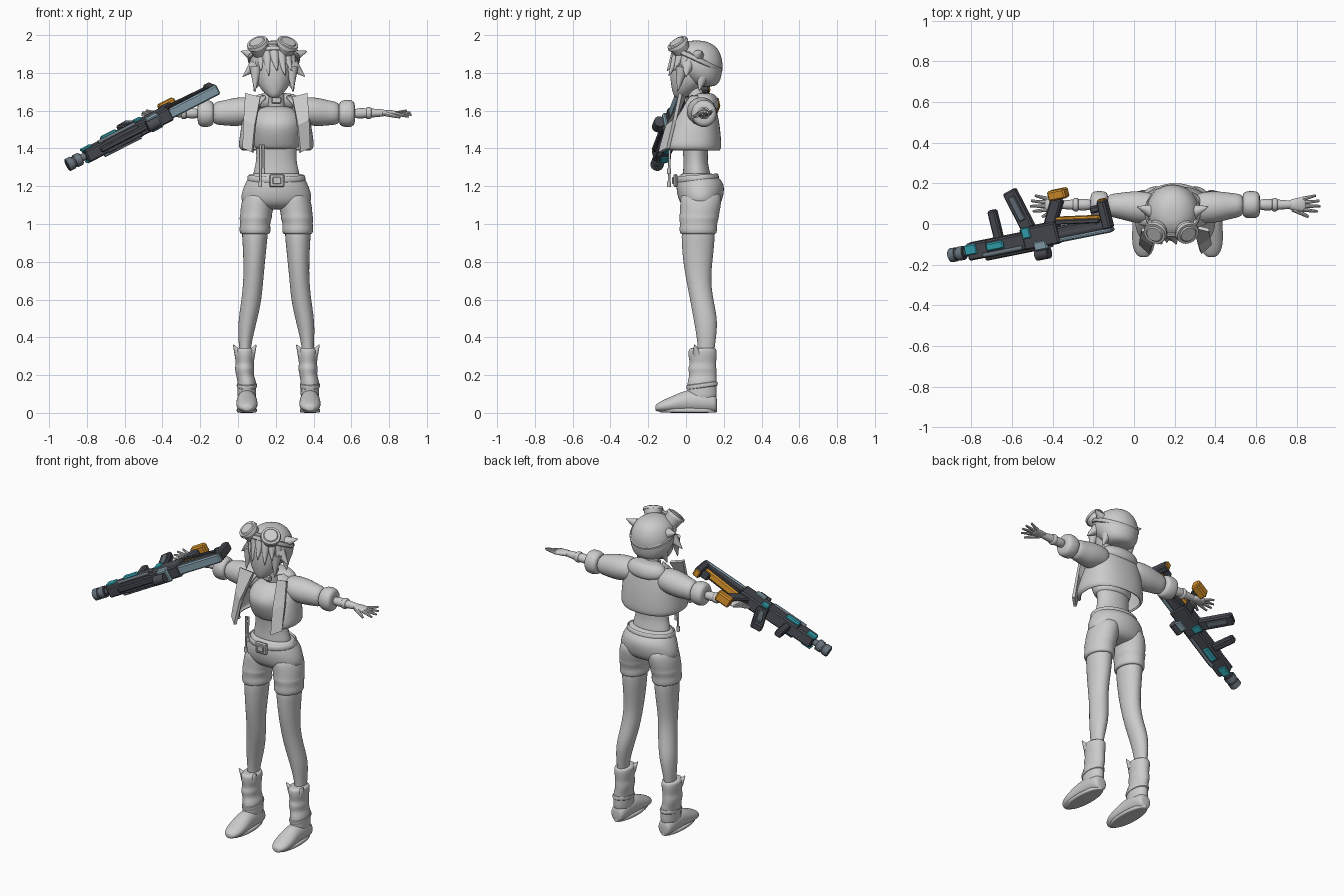
import bpy, bmesh
from math import sin, cos, pi, radians, copysign
from mathutils import Vector, Matrix

if "Cube" in bpy.data.objects:
    bpy.data.objects.remove(bpy.data.objects["Cube"], do_unlink=True)

BODY_X = 0.203           # centre line of the figure
HEAD_X = BODY_X - 0.013  # the head leans slightly to one side
SIDES = (("left", 1), ("right", -1))


def material(name, colour):
    mat = bpy.data.materials.new(name)
    mat.use_nodes = True
    mat.diffuse_color = (*colour, 1)
    mat.node_tree.nodes["Principled BSDF"].inputs["Base Color"].default_value = (*colour, 1)
    return mat


CLAY = material("clay grey", (0.6, 0.6, 0.6))
DARK = material("gunmetal", (0.068, 0.073, 0.088))
SLATE = material("slate", (0.14, 0.175, 0.205))
STEEL = material("blue steel", (0.26, 0.38, 0.45))
TEAL = material("teal", (0.035, 0.4, 0.48))
ORANGE = material("orange", (0.68, 0.29, 0.025))


def finish(name, bm, mat, subdivide=0, smooth=True):
    bmesh.ops.recalc_face_normals(bm, faces=bm.faces)
    mesh = bpy.data.meshes.new(name)
    bm.to_mesh(mesh)
    bm.free()
    mesh.materials.append(mat)
    obj = bpy.data.objects.new(name, mesh)
    bpy.context.collection.objects.link(obj)
    if subdivide:
        mod = obj.modifiers.new("Smooth", "SUBSURF")
        mod.levels = mod.render_levels = subdivide
    if smooth:
        bpy.ops.object.select_all(action="DESELECT")
        obj.select_set(True)
        bpy.context.view_layer.objects.active = obj
        if subdivide:
            bpy.ops.object.shade_smooth()
        else:
            bpy.ops.object.shade_smooth_by_angle(angle=radians(35))
    return obj


def loft(name, rings, axis="z", side=1, gap=None, sides=12, power=1, origin=BODY_X):
    """Rings are (position on axis, two centre coordinates, two radii).
    With a gap (degrees) each ring stays open at the front."""
    bm = bmesh.new()
    loops = []
    for t, u, v, ru, rv in rings:
        loop = []
        for i in range(sides):
            if gap:
                ang = radians(gap) + (2 * pi - 2 * radians(gap)) * i / (sides - 1)
            else:
                ang = 2 * pi * i / sides
            p = u + 1.045 * ru * copysign(abs(sin(ang)) ** power, sin(ang))
            q = v - 1.045 * rv * copysign(abs(cos(ang)) ** power, cos(ang))
            x, y, z = {"z": (p, q, t), "x": (t, p, q), "y": (p, t, q)}[axis]
            loop.append(bm.verts.new((origin + side * x, y, z)))
        loops.append(loop)
    for a, b in zip(loops, loops[1:]):
        for i in range(sides - 1 if gap else sides):
            j = (i + 1) % sides
            bm.faces.new((a[i], a[j], b[j], b[i]))
    if not gap:
        bm.faces.new(loops[0])
        bm.faces.new(loops[-1])
    return finish(name, bm, CLAY, 2)


def rod(name, p, q, r1, r2, mat=CLAY, segments=12, frame=None):
    """Cylinder or cone from p to q."""
    p, q = Vector(p), Vector(q)
    turn = (q - p).to_track_quat("Z", "Y").to_matrix().to_4x4()
    place = (frame or Matrix()) @ Matrix.Translation((p + q) / 2) @ turn
    bm = bmesh.new()
    bmesh.ops.create_cone(bm, cap_ends=True, segments=segments, radius1=r1,
                          radius2=r2, depth=(q - p).length, matrix=place)
    return finish(name, bm, mat)


def ring(name, centre, rx, ry, thick, height, tilt):
    """Elliptical band around the z axis, tilted about x."""
    place = Matrix.Translation(centre) @ Matrix.Rotation(radians(tilt), 4, "X")
    bm = bmesh.new()
    grid = [[bm.verts.new(place @ Vector(((rx + thick * cos(b)) * cos(a),
                                          (ry + thick * cos(b)) * sin(a), height * sin(b))))
             for b in (2 * pi * k / 8 for k in range(8))]
            for a in (2 * pi * n / 32 for n in range(32))]
    for n in range(32):
        for k in range(8):
            m, l = (n + 1) % 32, (k + 1) % 8
            bm.faces.new((grid[n][k], grid[m][k], grid[m][l], grid[n][l]))
    return finish(name, bm, CLAY)


def box(name, centre, size, mat=CLAY, frame=None, lean=0, bevel=0.008):
    place = (frame or Matrix()) @ Matrix.Translation(centre) @ Matrix.Rotation(radians(lean), 4, "Y")
    bm = bmesh.new()
    bmesh.ops.create_cube(bm, size=1, matrix=place @ Matrix.Diagonal((*size, 1)))
    bmesh.ops.bevel(bm, geom=bm.edges[:], offset=min(bevel, min(size) / 3), segments=1, affect="EDGES")
    return finish(name, bm, mat, smooth=False)


# Torso, cropped top and neck
loft("waist", [(1.22, 0, .06, .13, .08), (1.28, 0, .055, .12, .07), (1.34, 0, .05, .103, .062),
               (1.42, 0, .05, .11, .07), (1.5, 0, .05, .11, .08)])
loft("cropped_top", [(1.395, 0, .045, .1, .07), (1.405, 0, .045, .118, .082), (1.45, 0, .04, .124, .1),
                     (1.52, 0, .03, .132, .115), (1.57, 0, .04, .125, .1), (1.63, 0, .065, .08, .06)])
loft("neck", [(1.58, 0, .07, .055, .05), (1.64, 0, .06, .042, .042), (1.74, 0, .045, .04, .04)])
box("choker_clasp", (BODY_X, .005, 1.655), (.055, .02, .035))

# Head and hair
loft("face", [(1.665, 0, -.035, .015, .02), (1.69, 0, -.015, .05, .055), (1.74, 0, .01, .088, .09),
              (1.8, 0, .02, .1, .105), (1.87, 0, .03, .1, .11), (1.92, 0, .03, .07, .08)], origin=HEAD_X)
loft("hair_cap", [(1.725, 0, .1, .06, .05), (1.75, 0, .095, .1, .085), (1.8, 0, .075, .128, .115),
                  (1.86, 0, .058, .132, .138), (1.92, 0, .055, .112, .122), (1.955, 0, .055, .075, .085),
                  (1.972, 0, .055, .03, .035)], origin=HEAD_X)
for i in range(7):  # fringe locks fan across the forehead
    a = radians(-66 + 22 * i)
    rod(f"fringe_lock_{i + 1}", (HEAD_X + .09 * sin(a), .05 - .095 * cos(a), 1.905),
        (HEAD_X + .12 * sin(a + .15), .025 - .125 * cos(a), 1.785 + .025 * (i % 2)), .034, .002)
for label, s in SIDES:
    X = lambda v: HEAD_X + s * v
    rod(f"{label}_top_tuft", (X(.095), .06, 1.885), (X(.175), .085, 1.915), .04, .002)
    rod(f"{label}_side_flick", (X(.1), .01, 1.84), (X(.165), 0, 1.78), .035, .002)
    rod(f"{label}_cheek_lock", (X(.095), -.02, 1.83), (X(.1), -.045, 1.7), .035, .002)
    rod(f"{label}_nape_lock", (X(.08), .09, 1.79), (X(.105), .07, 1.705), .04, .002)
    # Goggles pushed up on the head
    c = Vector((X(.073) - .007, -.035, 1.94))
    axis = Vector((s * .35, -.5, .78)).normalized()
    rod(f"{label}_goggle_cup", c - axis * .04, c + axis * .015, .045, .056, segments=24)
    rod(f"{label}_goggle_rim", c + axis * .012, c + axis * .028, .06, .056, segments=24)
    rod(f"{label}_goggle_lens", c + axis * .026, c + axis * .034, .045, .038, segments=24)
box("goggle_bridge", (HEAD_X - .007, -.055, 1.945), (.05, .02, .025))
ring("goggle_strap", (HEAD_X, .06, 1.872), .131, .138, .008, .014, -25)

# Open jacket with lapels and a folded hood
jacket = loft("jacket", [(1.39, 0, .03, .175, .145), (1.405, 0, .022, .195, .16), (1.46, 0, .03, .188, .15),
                         (1.53, 0, .043, .178, .13), (1.6, 0, .06, .163, .1), (1.65, 0, .07, .12, .08),
                         (1.68, 0, .075, .075, .062)], gap=38, sides=18, power=.85)
shell = jacket.modifiers.new("Thickness", "SOLIDIFY")
shell.thickness = 0.012
loft("hood", [(1.595, 0, .12, .09, .045), (1.635, 0, .11, .135, .068),
              (1.675, 0, .1, .12, .064), (1.695, 0, .1, .08, .04)])
for label, s in SIDES:
    outline = [(.085, -.01, 1.67), (.165, -.03, 1.69), (.172, -.06, 1.55),
               (.175, -.095, 1.4), (.125, -.14, 1.378), (.112, -.1, 1.52)]
    bm = bmesh.new()
    rim = [bm.verts.new((BODY_X + s * x, y, z)) for x, y, z in outline]
    bm.faces.new((rim[0], rim[1], rim[2], rim[5]))
    bm.faces.new(rim[2:])
    lapel = finish(f"{label}_lapel", bm, CLAY, smooth=False)
    fold = lapel.modifiers.new("Thickness", "SOLIDIFY")
    fold.thickness, fold.offset = 0.018, 0

# Arms and legs, each built once per side
for label, s in SIDES:
    loft(f"{label}_sleeve", [(.08, .08, 1.6, .06, .06), (.14, .08, 1.6, .08, .073), (.22, .085, 1.593, .076, .077),
                             (.28, .09, 1.588, .061, .064), (.345, .092, 1.585, .055, .06)], "x", s)
    loft(f"{label}_cuff", [(.33, .095, 1.585, .045, .045), (.338, .095, 1.585, .064, .066),
                           (.375, .095, 1.585, .068, .074), (.41, .095, 1.585, .064, .068),
                           (.418, .095, 1.585, .04, .04)], "x", s)
    loft(f"{label}_forearm", [(.4, .095, 1.585, .03, .03), (.48, .095, 1.587, .028, .026),
                              (.56, .095, 1.588, .02, .019), (.58, .095, 1.588, .02, .017)], "x", s)
    loft(f"{label}_wristband", [(.475, .095, 1.587, .028, .028), (.48, .095, 1.587, .034, .033),
                                (.5, .095, 1.587, .033, .032), (.505, .095, 1.587, .024, .024)], "x", s)
    loft(f"{label}_palm", [(.55, .095, 1.588, .02, .016), (.59, .095, 1.588, .032, .018),
                           (.63, .097, 1.585, .036, .015), (.645, .097, 1.583, .03, .01)], "x", s)
    X = lambda v: BODY_X + s * v
    for i, reach in enumerate((.7, .715, .71, .69)):
        y = .07 + .018 * i
        rod(f"{label}_finger_{i + 1}", (X(.63), y, 1.585),
            (X(reach), y + .008 * (i - 1), 1.568 + .011 * i), .011, .006, segments=8)
    rod(f"{label}_thumb", (X(.58), .075, 1.585), (X(.655), .035, 1.565), .015, .007, segments=8)

    loft(f"{label}_leg", [(1.02, .113, .065, .075, .09), (.9, .114, .064, .064, .087), (.8, .117, .062, .057, .077),
                          (.7, .122, .066, .052, .064), (.6, .131, .083, .053, .061), (.5, .15, .103, .05, .063),
                          (.42, .161, .108, .041, .054), (.34, .167, .108, .03, .043),
                          (.26, .167, .1, .03, .04)], side=s)
    loft(f"{label}_short_leg", [(1.19, .085, .08, .075, .11), (1.1, .1, .078, .09, .108), (1.045, .108, .07, .082, .103),
                                (1.035, .109, .069, .087, .106), (1.0, .113, .066, .078, .097),
                                (.975, .113, .065, .083, .1), (.95, .113, .065, .08, .097),
                                (.945, .113, .065, .068, .085)], side=s)
    # Slouchy boots
    foot = .167 + s * .011
    loft(f"{label}_boot_shaft", [(.345, .167, .088, .042, .055), (.34, .167, .088, .056, .077),
                                 (.29, .167, .088, .052, .074), (.26, .167, .09, .046, .068),
                                 (.235, .168, .085, .053, .076), (.2, .168, .09, .045, .07),
                                 (.17, foot, .085, .05, .077), (.12, foot, .085, .048, .078),
                                 (.05, foot, .085, .052, .078)], side=s)
    loft(f"{label}_boot_foot", [(.165, foot, .045, .03, .04), (.15, foot, .052, .046, .05),
                                (.08, foot, .062, .052, .062), (0, foot, .062, .053, .06),
                                (-.06, foot, .048, .058, .046), (-.12, foot, .036, .053, .033),
                                (-.155, foot, .028, .033, .02), (-.163, foot, .026, .015, .012)], "y", s)
    loft(f"{label}_sole", [(0, foot, .02, .044, .14), (.004, foot, .01, .054, .155),
                           (.022, foot, .005, .055, .16), (.026, foot, .01, .044, .15)], side=s)
    for part_name, dx in (("inner", -.03), ("outer", .03)):
        rod(f"{label}_boot_flap_{part_name}", (X(.167 + dx), .06, .31),
            (X(.167 + dx * 2), .045, .36), .026, .003)
    ring(f"{label}_boot_strap", (X(foot), .085, .145), .046, .076, .008, .014, 8)

# Shorts, belt, buckle and hanging cords
loft("shorts", [(1.27, 0, .058, .118, .075), (1.262, 0, .06, .136, .09), (1.235, 0, .07, .15, .113),
                (1.2, 0, .076, .168, .126), (1.14, 0, .076, .187, .118), (1.1, 0, .078, .172, .1),
                (1.075, 0, .08, .1, .06)], sides=16)
ring("belt", (BODY_X, .062, 1.24), .146, .105, .008, .02, 4)
box("belt_buckle", (BODY_X + .003, -.055, 1.23), (.08, .02, .07))
box("buckle_plate", (BODY_X + .003, -.067, 1.23), (.045, .012, .038))
for label, dx, low in (("long", -.085, 1.2), ("short", -.07, 1.27)):
    rod(f"{label}_cord", (BODY_X + dx, -.085, 1.42), (BODY_X + dx, -.09, low), .006, .006)
    rod(f"{label}_cord_end", (BODY_X + dx, -.09, low + .025), (BODY_X + dx, -.09, low - .005), .01, .01)

# Rifle frame: x runs from muzzle to butt, z is the rifle's own up
along = Vector((.78, .155, .4)).normalized()
across = Vector((.24, -.97, -.09)).cross(along).normalized()
up = along.cross(across)
GUN = Matrix((along, across, up)).transposed().to_4x4()
GUN.translation = (-.905, -.155, 1.31)


def part(name, centre, size, mat=DARK, lean=0):
    box("rifle_" + name, centre, size, mat, GUN, lean)


def pipe(name, start, end, radius, mat=DARK):
    rod("rifle_" + name, start, end, radius, radius, mat, 14, GUN)


pipe("muzzle_brake", (0, 0, 0), (.085, 0, 0), .03)
for i in range(2):
    pipe(f"muzzle_band_{i + 1}", (.004 + .045 * i, 0, 0), (.035 + .045 * i, 0, 0), .035, SLATE)
pipe("barrel", (.08, 0, 0), (.2, 0, 0), .02, SLATE)
part("handguard_front", (.18, 0, 0), (.14, .07, .085))
part("handguard", (.33, 0, 0), (.22, .08, .085))
part("top_rail", (.36, 0, .05), (.34, .03, .02))
part("receiver", (.52, 0, -.01), (.2, .075, .11))
part("receiver_cover", (.515, 0, .035), (.075, .084, .05), STEEL)
for s in (-1, 1):
    tag = "near" if s > 0 else "far"
    part(tag + "_front_panel", (.135, s * .034, -.012), (.065, .014, .05), TEAL)
    part(tag + "_middle_panel", (.275, s * .043, -.008), (.095, .02, .04), TEAL)
    part(tag + "_receiver_panel", (.455, s * .038, -.04), (.045, .014, .055), TEAL)
    pipe(tag + "_side_tube", (.2, s * .038, .028), (.42, s * .038, .028), .011, SLATE)
    part(tag + "_stock_strut", (.74, s * .026, -.045), (.24, .012, .022), DARK, -8)
    part(tag + "_magazine_plate", (.43, s * .022, -.165), (.035, .01, .13), SLATE, 15)
part("sight_mount", (.5, 0, .06), (.05, .04, .04))
pipe("sight", (.465, 0, .08), (.535, 0, .08), .03)
part("foregrip", (.285, 0, -.105), (.045, .04, .15))
part("magazine", (.43, 0, -.155), (.07, .045, .21), DARK, 15)
part("grip", (.61, 0, -.105), (.06, .045, .16), DARK, -32)
part("grip_guard", (.66, 0, -.193), (.095, .06, .05), ORANGE)
pipe("stock_tube", (.6, 0, .005), (.9, 0, .005), .026)
part("stock_top", (.75, 0, .03), (.31, .056, .022), STEEL)
part("stock_body", (.72, 0, -.015), (.24, .045, .045))
part("stock_underside", (.74, 0, -.055), (.25, .046, .024), ORANGE, -8)
part("butt_plate", (.885, 0, -.05), (.045, .056, .145))
part("butt_brace", (.845, 0, -.085), (.06, .04, .035))
part("butt_pad", (.885, 0, -.123), (.035, .045, .012), ORANGE)
